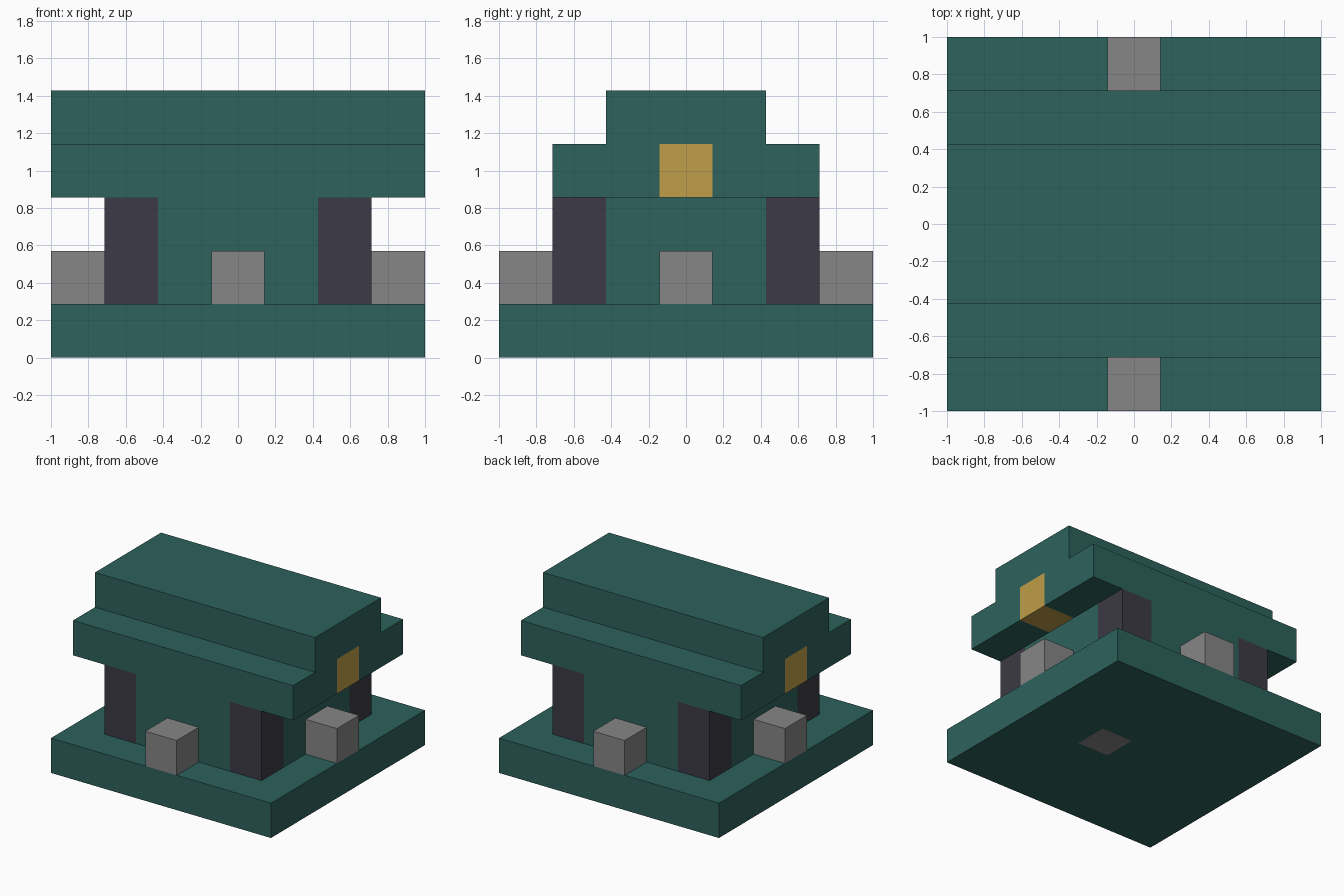
import bpy
import bmesh
from mathutils import Vector

U = 2 / 7  # one block

cube = bpy.data.objects.get("Cube")
if cube:
    bpy.data.objects.remove(cube, do_unlink=True)


def material(name, rgb):
    mat = bpy.data.materials.new(name)
    mat.use_nodes = True
    mat.diffuse_color = (*rgb, 1)
    mat.node_tree.nodes["Principled BSDF"].inputs["Base Color"].default_value = (*rgb, 1)
    return mat


green = material("deep green", (0.026, 0.122, 0.107))
plum = material("dark plum", (0.045, 0.042, 0.061))
grey = material("stone grey", (0.238, 0.238, 0.238))
gold = material("gold", (0.521, 0.342, 0.065))


def block(name, size, centre, mats, x_cuts=(), y_cuts=(), rule=None):
    """Box in block units, optionally cut into panels coloured by a rule."""
    bm = bmesh.new()
    bmesh.ops.create_cube(bm, size=1)
    bmesh.ops.scale(bm, vec=size, verts=bm.verts)
    for axis, cuts in ((0, x_cuts), (1, y_cuts)):
        normal = Vector((0, 0, 0))
        normal[axis] = 1
        for cut in cuts:
            bmesh.ops.bisect_plane(bm, geom=bm.verts[:] + bm.edges[:] + bm.faces[:],
                                   plane_co=normal * cut, plane_no=normal)
    if rule:
        for face in bm.faces:
            face.material_index = int(rule(face.calc_center_median(), face.normal))
    bmesh.ops.translate(bm, vec=centre, verts=bm.verts)
    bmesh.ops.scale(bm, vec=(U, U, U), verts=bm.verts)
    mesh = bpy.data.meshes.new(name)
    bm.to_mesh(mesh)
    bm.free()
    for mat in mats:
        mesh.materials.append(mat)
    obj = bpy.data.objects.new(name, mesh)
    bpy.context.collection.objects.link(obj)
    return obj


# Base slab with one stone panel in its underside
block("base", (7, 7, 1), (0, 0, 0.5), (green, grey), (0.5, 1.5), (-0.5, 0.5),
      lambda c, n: n.z < -0.5 and 0.5 < c.x < 1.5 and abs(c.y) < 0.5)

# Walls with dark corner posts
block("walls", (5, 5, 2), (0, 0, 2), (green, plum), (-1.5, 1.5), (-1.5, 1.5),
      lambda c, n: abs(c.x) > 1.5 and abs(c.y) > 1.5)

# Wide lower roof with a gold block set into each end
block("lower_roof", (7, 5, 1), (0, 0, 3.5), (green, gold), (-2.5, 2.5), (-0.5, 0.5),
      lambda c, n: abs(c.x) > 2.5 and abs(c.y) < 0.5)

# Narrow upper roof
block("upper_roof", (7, 3, 1), (0, 0, 4.5), (green,))

# Stone block in the middle of each side
for side, x, y in (("front", 0, -3), ("back", 0, 3), ("left", 3, 0), ("right", -3, 0)):
    block(side + "_stone", (1, 1, 1), (x, y, 1.5), (grey,))
